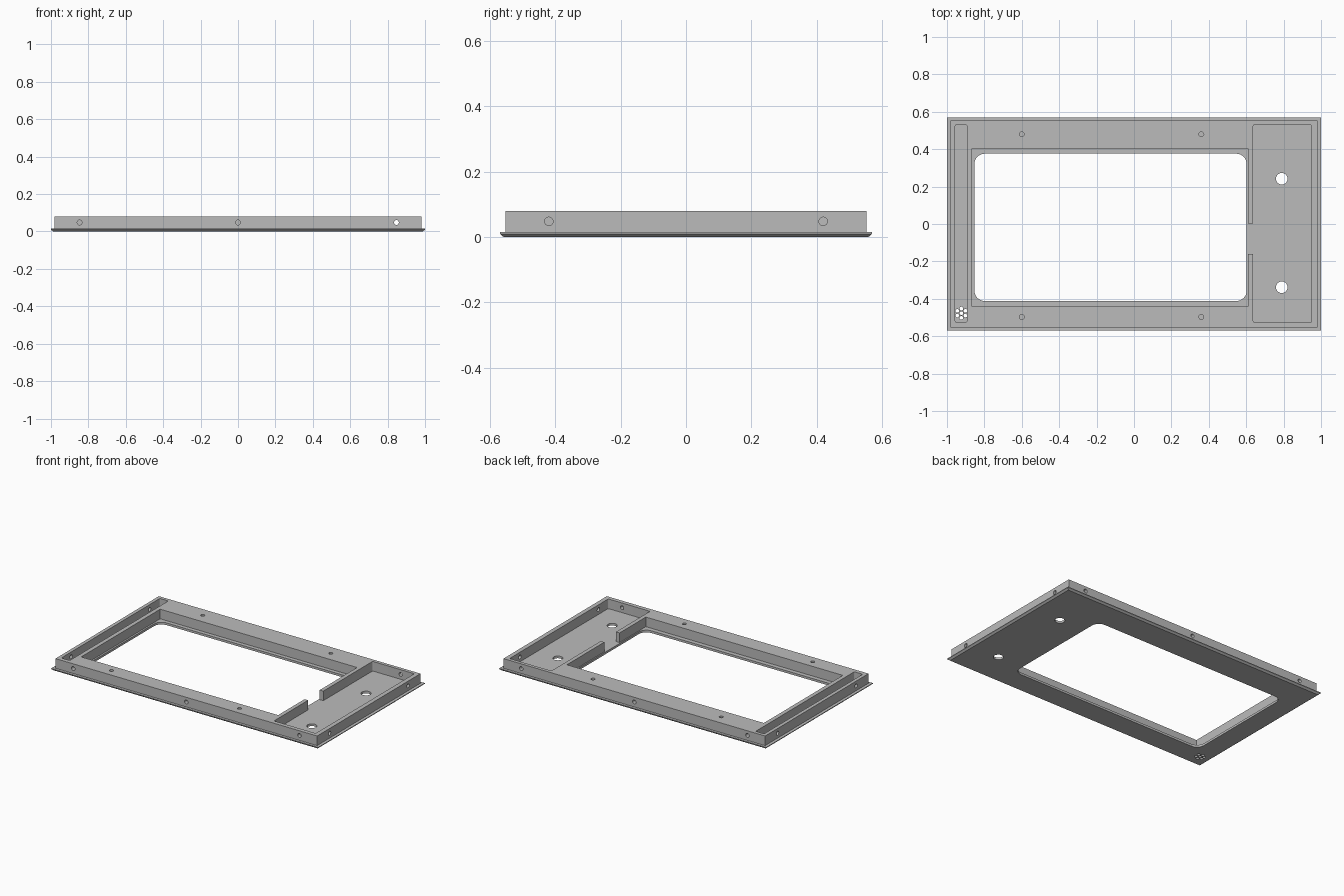
import bpy, bmesh, math
from mathutils import Matrix, Vector

cube = bpy.data.objects.get("Cube")
if cube:
    bpy.data.objects.remove(cube, do_unlink=True)

FLOOR, TOP = 0.015, 0.08
MID = 0.048
ABOVE = 0.12

grey = bpy.data.materials.new("plain grey")
grey.use_nodes = True
grey.diffuse_color = (0.5, 0.5, 0.5, 1)
grey.node_tree.nodes["Principled BSDF"].inputs["Base Color"].default_value = (0.5, 0.5, 0.5, 1)


def loft(name, rings):
    """Closed solid skinned through matching rings of points."""
    bm = bmesh.new()
    loops = [[bm.verts.new(p) for p in ring] for ring in rings]
    n = len(loops[0])
    for low, high in zip(loops, loops[1:]):
        for i in range(n):
            j = (i + 1) % n
            bm.faces.new((low[i], low[j], high[j], high[i]))
    bm.faces.new(loops[0][::-1])
    bm.faces.new(loops[-1])
    bmesh.ops.recalc_face_normals(bm, faces=bm.faces)
    mesh = bpy.data.meshes.new(name)
    bm.to_mesh(mesh)
    bm.free()
    ob = bpy.data.objects.new(name, mesh)
    bpy.context.collection.objects.link(ob)
    mesh.materials.append(grey)
    return ob


def rectangle(x0, x1, y0, y1, z, r=0.0, steps=8):
    """Rectangle ring with optional rounded corners."""
    if r == 0:
        return [(x0, y0, z), (x1, y0, z), (x1, y1, z), (x0, y1, z)]
    centres = [(x1 - r, y1 - r), (x0 + r, y1 - r), (x0 + r, y0 + r), (x1 - r, y0 + r)]
    ring = []
    for k, (cx, cy) in enumerate(centres):
        for s in range(steps + 1):
            a = (k + s / steps) * math.pi / 2
            ring.append((cx + r * math.cos(a), cy + r * math.sin(a), z))
    return ring


cutters = []


def cut_box(x0, x1, y0, y1, z0, r=0.0):
    cutters.append(loft("cutter", [rectangle(x0, x1, y0, y1, z, r) for z in (z0, ABOVE)]))


def cut_hole(centre, axis, radius, length, sides=24):
    """Round hole of a given total length about its centre."""
    turn = Vector(axis).to_track_quat('Z', 'Y').to_matrix().to_4x4()
    place = Matrix.Translation(centre) @ turn
    rings = [[place @ Vector((radius * math.cos(t), radius * math.sin(t), h))
              for t in (2 * math.pi * i / sides for i in range(sides))]
             for h in (-length / 2, length / 2)]
    cutters.append(loft("cutter", rings))


# Flanged body: chamfered base plate stepping in to the raised frame
steps = [(0.988, 0.558, 0), (1, 0.57, 0.01), (1, 0.57, FLOOR),
         (0.98, 0.553, FLOOR), (0.98, 0.553, TOP)]
body = loft("bezel_frame", [rectangle(-x, x, -y, y, z) for x, y, z in steps])

# Display recess, window, side pockets and cable notch
cut_box(-0.865, 0.61, -0.442, 0.403, FLOOR)
cut_box(-0.853, 0.602, -0.412, 0.376, -0.05, 0.055)
cut_box(0.637, 0.95, -0.525, 0.53, FLOOR, 0.008)
cut_box(-0.956, -0.893, -0.525, 0.53, FLOOR, 0.008)
cut_box(0.595, 0.66, -0.16, 0.003, FLOOR)

# Button holes through the wide pocket floor
for y in (0.242, -0.338):
    cut_hole((0.79, y, 0), (0, 0, 1), 0.031, 0.1, 32)

# Speaker hole cluster in the narrow pocket
for i in range(7):
    a = i * math.pi / 3
    d = 0.025 if i else 0
    cut_hole((-0.923 + d * math.sin(a), -0.477 + d * math.cos(a), 0), (0, 0, 1), 0.01, 0.06, 16)

# Blind screw holes in the top rails
for x in (-0.6, 0.36):
    for y in (0.48, -0.497):
        cut_hole((x, y, TOP), (0, 0, 1), 0.013, 0.08)

# Screw holes in the outer walls
for side in (-1, 1):
    for x in (-0.847, 0, 0.847):
        cut_hole((x, side * 0.553, MID), (0, 1, 0), 0.013, 0.1)
    for y in (-0.42, 0.42):
        cut_hole((side * 0.98, y, MID), (1, 0, 0), 0.013, 0.1)

# Apply every cut and discard the cutters
for c in cutters:
    c.hide_render = True
    mod = body.modifiers.new("cut", 'BOOLEAN')
    mod.operation = 'DIFFERENCE'
    mod.solver = 'EXACT'
    mod.object = c
bpy.context.view_layer.update()
graph = bpy.context.evaluated_depsgraph_get()
result = bpy.data.meshes.new_from_object(body.evaluated_get(graph))
body.modifiers.clear()
body.data = result
result.materials.clear()
result.materials.append(grey)
for face in result.polygons:
    face.material_index = 0
for c in cutters:
    bpy.data.objects.remove(c, do_unlink=True)

bpy.ops.object.select_all(action='DESELECT')
body.select_set(True)
bpy.context.view_layer.objects.active = body
bpy.ops.object.shade_smooth_by_angle(angle=math.radians(30))
